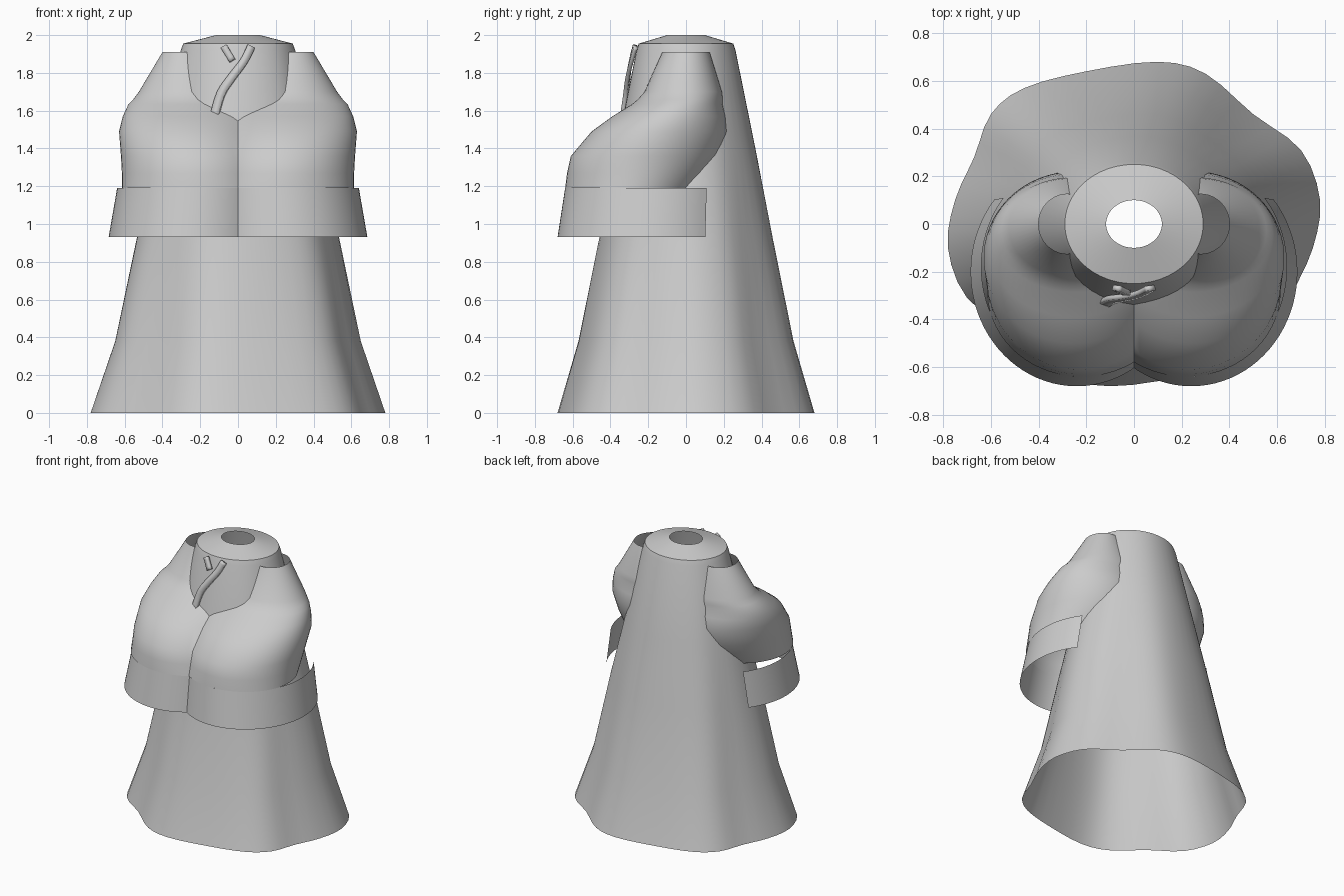
import bpy, bmesh, math
from math import cos, sin, radians, atan2

if "Cube" in bpy.data.objects:
    bpy.data.objects.remove(bpy.data.objects["Cube"])


def make_object(name, rings, closed, angle=35, mirrored=False):
    """Skin a list of equal-length point rings into one smooth sheet."""
    bm = bmesh.new()
    grid = [[bm.verts.new(p) for p in ring] for ring in rings]
    n = len(rings[0])
    for a, b in zip(grid, grid[1:]):
        for i in range(n if closed else n - 1):
            j = (i + 1) % n
            bm.faces.new((a[i], a[j], b[j], b[i]))
    if mirrored:
        geom = bm.verts[:] + bm.edges[:] + bm.faces[:]
        bmesh.ops.bisect_plane(bm, geom=geom, plane_co=(0, 0, 0),
                               plane_no=(-1, 0, 0), clear_outer=True)
    mesh = bpy.data.meshes.new(name)
    bm.to_mesh(mesh)
    bm.free()
    obj = bpy.data.objects.new(name, mesh)
    bpy.context.collection.objects.link(obj)
    if mirrored:
        mod = obj.modifiers.new("mirror", 'MIRROR')
        mod.use_mirror_merge = False
    bpy.ops.object.select_all(action='DESELECT')
    obj.select_set(True)
    bpy.context.view_layer.objects.active = obj
    bpy.ops.object.shade_smooth_by_angle(angle=radians(angle))
    return obj


def spline(pts, closed, steps):
    """Catmull-Rom curve through 2D points."""
    n = len(pts)
    get = (lambda i: pts[i % n]) if closed else (lambda i: pts[max(0, min(n - 1, i))])
    out = []
    for i in range(n if closed else n - 1):
        p0, p1, p2, p3 = (get(i + k) for k in (-1, 0, 1, 2))
        for s in range(steps):
            t = s / steps
            out.append(tuple(0.5 * (2 * b + (c - a) * t + (2 * a - 5 * b + 4 * c - d) * t * t
                                    + (3 * b - a - 3 * c + d) * t ** 3)
                             for a, b, c, d in zip(p0, p1, p2, p3)))
    if not closed:
        out.append(pts[-1])
    return out


def arc(cx, cy, rx, ry, z, start, end, n=44):
    angles = [radians(start + (end - start) * i / n) for i in range(n + 1)]
    return [(cx + rx * cos(a), cy + ry * sin(a), z) for a in angles]


# Robe body: wavy hem (point-symmetric) rising to an elliptical neck with a hole
half = [(.78, .10), (.70, .31), (.50, .46), (.30, .63), (.10, .68),
        (-.20, .64), (-.46, .57), (-.60, .46), (-.67, .28), (-.75, .10)]
hem = spline(half + [(-x, -y) for x, y in half], True, 3)


def body_ring(z, rx, ry, wave):
    ring = []
    for x, y in hem:
        a = atan2(y / .68, x / .78)
        ring.append((rx * (wave * x / .78 + (1 - wave) * cos(a)),
                     ry * (wave * y / .68 + (1 - wave) * sin(a)), z))
    return ring


make_object("robe_body", [body_ring(0, .78, .68, 1), body_ring(.38, .65, .57, .8),
                          body_ring(.93, .535, .46, .5), body_ring(1.4, .425, .368, .2),
                          body_ring(1.92, .303, .262, 0), body_ring(1.955, .29, .25, 0),
                          body_ring(2, .117, .1, 0)], True, 50)

# Sleeves: shoulder opening, bent elbow and forearm meeting at the centre
sleeve = [(.22, -.28, .395, .36, 1.19), (.225, -.245, .39, .385, 1.27),
          (.23, -.21, .39, .40, 1.36), (.25, -.14, .38, .36, 1.49),
          (.25, -.09, .36, .30, 1.57), (.25, -.045, .33, .24, 1.635),
          (.26, -.03, .295, .225, 1.66), (.265, -.015, .26, .205, 1.70),
          (.28, 0, .12, .125, 1.91)]
make_object("sleeves", [arc(*s, -150, 100) for s in sleeve], False, 40, True)

# Cuffs: open bands hanging below the sleeves
cuff = [(.24, -.20, .445, .48, .93), (.22, -.18, .42, .46, 1.19)]
make_object("cuffs", [arc(*c, -150, 39) for c in cuff], False, 40, True)


# Collar bands lying on the front of the robe
def collar_band(name, path, width):
    path = spline(path, False, 4)
    rows = []
    for i, (x, z) in enumerate(path):
        ax, az = path[max(0, i - 1)]
        bx, bz = path[min(len(path) - 1, i + 1)]
        length = math.hypot(bx - ax, bz - az)
        nx, nz = (bz - az) / length, (ax - bx) / length
        row = []
        for s in (-.5, .5):
            px, pz = x + s * width * nx, z + s * width * nz
            rx = .425 - (pz - 1.4) * .2346
            ry = .368 - (pz - 1.4) * .2038
            row.append((px, -ry * math.sqrt(1 - (px / rx) ** 2) - .018, pz))
        rows.append(row)
    obj = make_object(name, rows, False)
    mod = obj.modifiers.new("thickness", 'SOLIDIFY')
    mod.thickness = .022
    mod.offset = 0


collar_band("collar_long", [(.07, 1.94), (.03, 1.86), (-.03, 1.78), (-.09, 1.69), (-.125, 1.57)], .042)
collar_band("collar_short", [(-.075, 1.94), (-.03, 1.865)], .035)
